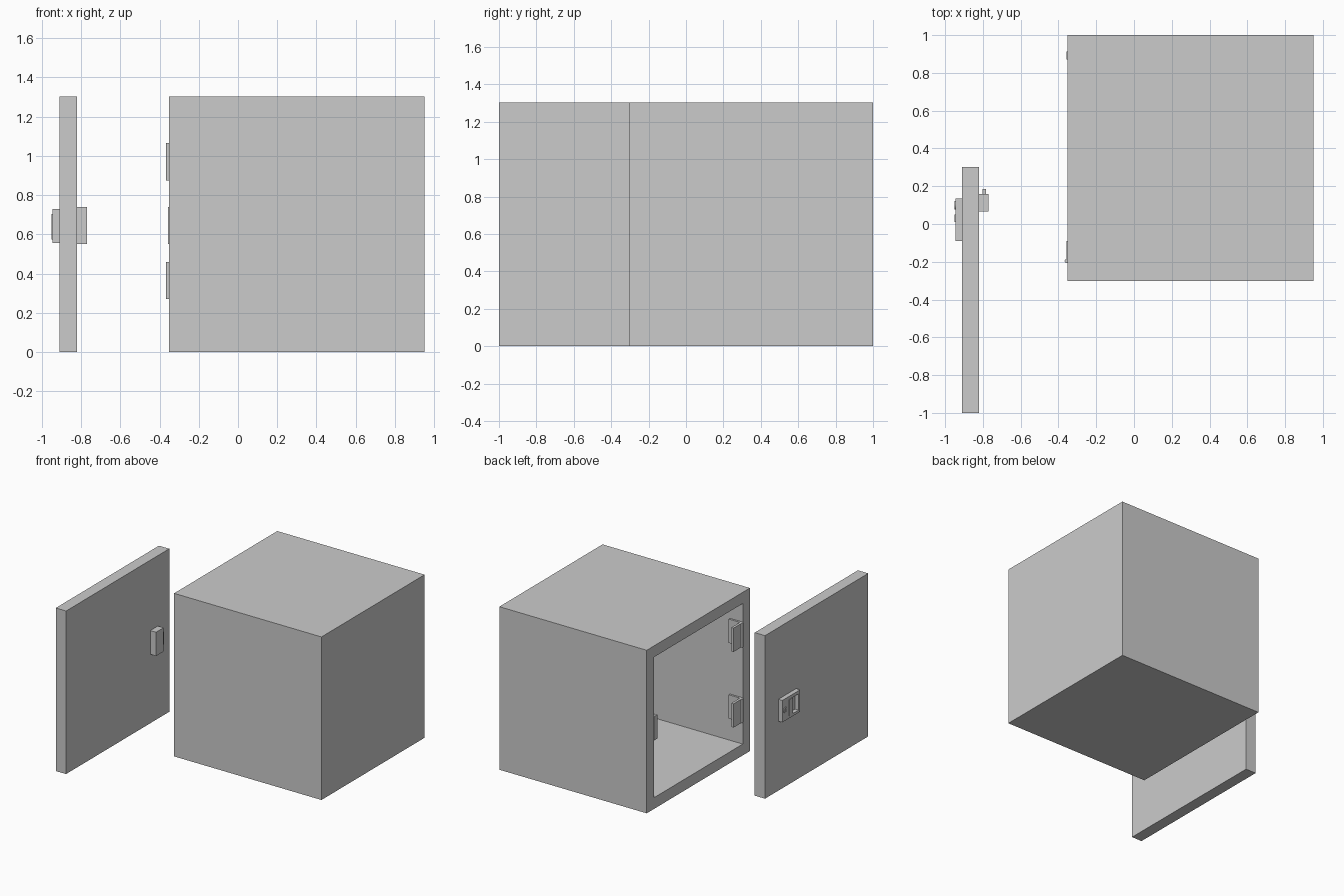
import bpy, bmesh
from mathutils import Matrix, Vector

if "Cube" in bpy.data.objects:
    bpy.data.objects.remove(bpy.data.objects["Cube"])


def box(name, x, y, z):
    """Axis-aligned block given by its (min, max) ranges."""
    bm = bmesh.new()
    bmesh.ops.create_cube(bm, size=1)
    for v in bm.verts:
        v.co = Vector([r[0] if c < 0 else r[1] for c, r in zip(v.co, (x, y, z))])
    return finish(name, bm)


def cylinder(name, center, radius, depth, axis):
    bm = bmesh.new()
    bmesh.ops.create_cone(bm, cap_ends=True, segments=24, radius1=radius,
                          radius2=radius, depth=depth)
    if axis == 'X':
        bm.transform(Matrix.Rotation(1.5707963, 4, 'Y'))
    bm.transform(Matrix.Translation(center))
    return finish(name, bm)


def finish(name, bm):
    mesh = bpy.data.meshes.new(name)
    bm.to_mesh(mesh)
    bm.free()
    ob = bpy.data.objects.new(name, mesh)
    bpy.context.collection.objects.link(ob)
    return ob


def cut(target, cutter):
    mod = target.modifiers.new("cut", 'BOOLEAN')
    mod.operation = 'DIFFERENCE'
    mod.solver = 'EXACT'
    mod.object = cutter
    cutter.hide_render = True
    cutter.hide_set(True)


S = 1.303   # cube side
W = 0.09    # wall and door thickness

# Hollow cabinet, open on the -x side
cabinet = box("cabinet", (0.95 - S, 0.95), (1 - S, 1), (0, S))
cut(cabinet, box("cabinet_cavity", (-0.6, 0.95 - W), (1 - S + W, 1 - W), (W, S - W)))

# Detached door
box("door", (-0.911, -0.82), (-1, -1 + S), (0, S))

# Open hinges: a leaf on the cabinet wall, a leaf for the door, a pin
for name, z0 in (("lower", 0.27), ("upper", 0.875)):
    z = (z0, z0 + 0.19)
    box(name + "_hinge_wall_leaf", (-0.352, -0.24), (-0.215, -0.197), z)
    box(name + "_hinge_door_leaf", (-0.358, -0.338), (-0.2, -0.09), z)
    cylinder(name + "_hinge_pin", (-0.357, -0.196, z0 + 0.095), 0.01, 0.19, 'Z')

# Strike for the latch on the opposite wall
strike = box("latch_strike", (-0.357, -0.3), (0.87, 0.912), (0.55, 0.74))
cut(strike, box("strike_slot", (-0.34, -0.32), (0.8, 0.9), (0.6, 0.69)))

# Latch case and bolt on the inner door face
box("latch_case", (-0.822, -0.77), (0.065, 0.16), (0.55, 0.74))
box("latch_bolt", (-0.803, -0.783), (0.15, 0.186), (0.595, 0.695))

# Outer lock plate with a finger recess, lever and key cylinder
plate = box("lock_plate", (-0.946, -0.909), (-0.09, 0.135), (0.555, 0.73))
cut(plate, box("finger_recess", (-1.0, -0.916), (-0.07, 0.01), (0.575, 0.705)))
box("pull_lever", (-0.951, -0.93), (0.01, 0.05), (0.575, 0.705))
key = cylinder("key_cylinder", (-0.942, 0.1, 0.64), 0.022, 0.018, 'X')
cut(key, box("key_slot", (-1.0, -0.945), (0.097, 0.103), (0.626, 0.654)))
